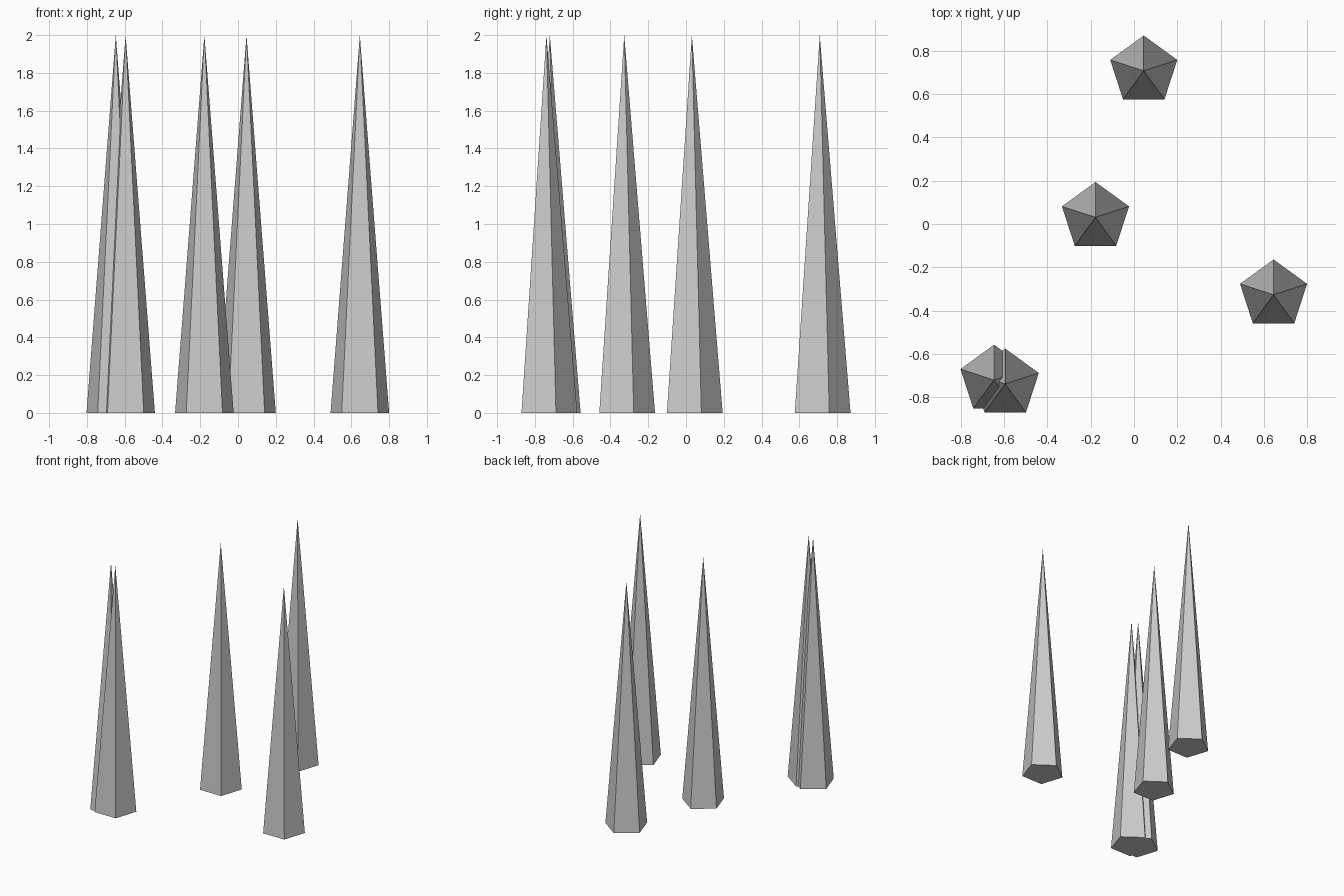
import bpy

if "Cube" in bpy.data.objects:
    bpy.data.objects.remove(bpy.data.objects["Cube"])

HEIGHT = 2.0
RADIUS = 0.163

# Five-sided spikes, each with one base corner pointing to the back (+y)
SPOTS = [(0.045, 0.708), (-0.178, 0.031), (0.645, -0.327),
         (-0.595, -0.739), (-0.647, -0.721)]


def add_spike(index, x, y):
    bpy.ops.mesh.primitive_cone_add(vertices=5, radius1=RADIUS, radius2=0,
                                    depth=HEIGHT, end_fill_type='NGON',
                                    location=(x, y, HEIGHT / 2))
    bpy.context.object.name = f"spike_{index}"


for i, (x, y) in enumerate(SPOTS, 1):
    add_spike(i, x, y)
